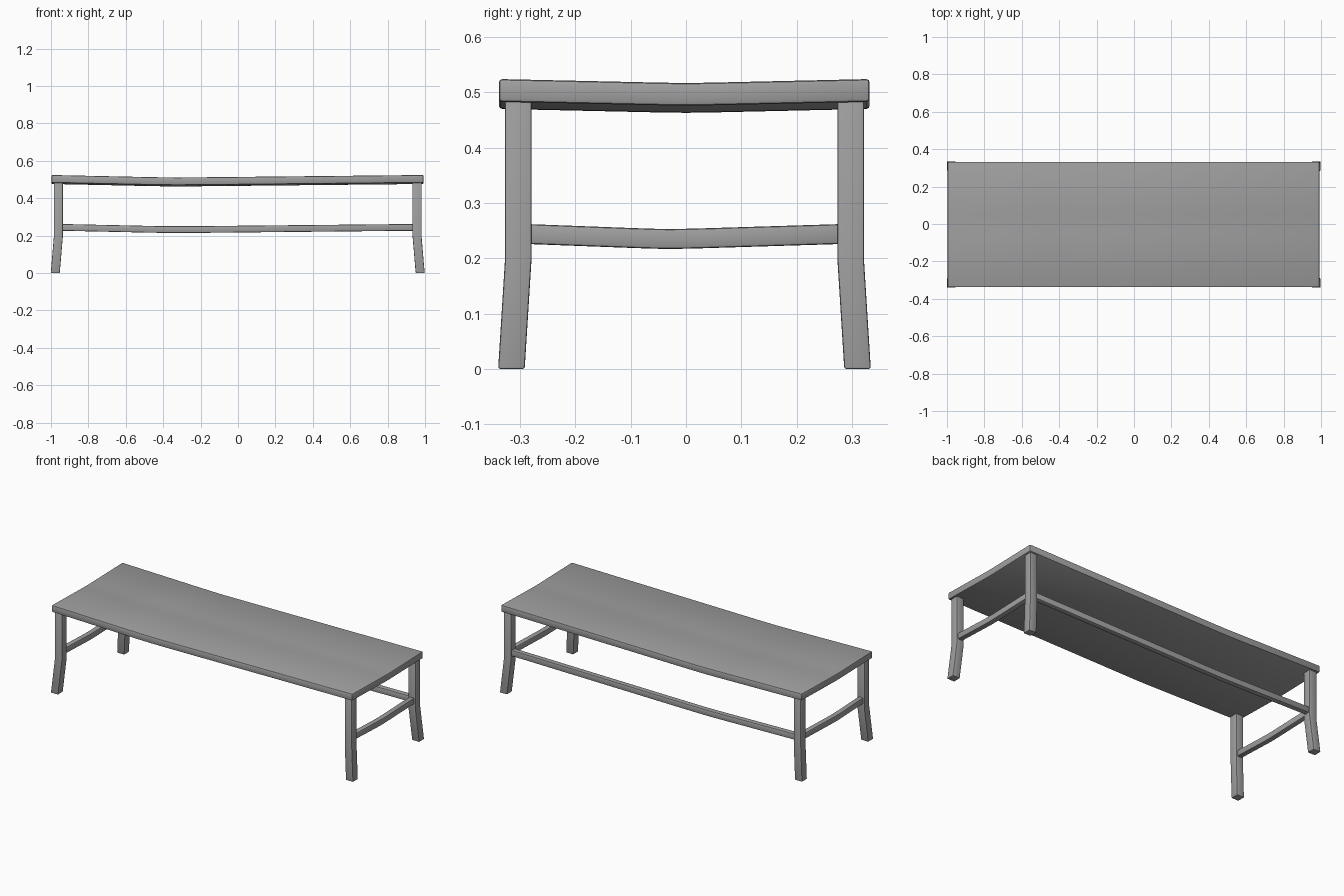
import bpy
import bmesh
from math import sqrt, radians
from mathutils import Vector

if "Cube" in bpy.data.objects:
    bpy.data.objects.remove(bpy.data.objects["Cube"])

grey = bpy.data.materials.new("plain grey")
grey.use_nodes = True
colour = (0.35, 0.35, 0.35, 1)
grey.diffuse_color = colour
grey.node_tree.nodes["Principled BSDF"].inputs["Base Color"].default_value = colour


def dip(t, low, start, end, soft):
    """Softened V: 0 at both ends, about -1 at the low point."""
    reach = (low - start) if t < low else (end - low)
    d = sqrt((t - low) ** 2 + soft ** 2) - soft
    full = sqrt(reach ** 2 + soft ** 2) - soft
    return d / full - 1


def cuts_near(low, soft):
    return [low + soft * k for k in (-2, -1, -0.5, 0, 0.5, 1, 2)]


def bar(name, lo, hi, bevel, cuts, move):
    """Rounded box from lo to hi, sliced on (axis, value) cuts, then reshaped."""
    lo, hi = Vector(lo), Vector(hi)
    size, mid = hi - lo, (hi + lo) / 2
    bm = bmesh.new()
    bmesh.ops.create_cube(bm, size=1)
    for v in bm.verts:
        v.co = Vector(a * b for a, b in zip(v.co, size)) + mid
    bmesh.ops.bevel(bm, geom=bm.edges[:], offset=bevel, segments=2,
                    profile=0.5, affect='EDGES')
    for axis, value in cuts:
        normal = Vector((0, 0, 0))
        normal[axis] = 1
        bmesh.ops.bisect_plane(bm, geom=bm.verts[:] + bm.edges[:] + bm.faces[:],
                               plane_co=normal * value, plane_no=normal)
    for v in bm.verts:
        v.co += Vector(move(v.co))
    bmesh.ops.recalc_face_normals(bm, faces=bm.faces[:])
    mesh = bpy.data.meshes.new(name)
    bm.to_mesh(mesh)
    bm.free()
    mesh.materials.append(grey)
    obj = bpy.data.objects.new(name, mesh)
    bpy.context.collection.objects.link(obj)
    bpy.ops.object.select_all(action='DESELECT')
    obj.select_set(True)
    bpy.context.view_layer.objects.active = obj
    bpy.ops.object.shade_smooth_by_angle(angle=radians(35))


# Dished seat
LOW_X = -0.33
bar("seat", (-0.997, -0.338, 0.483), (0.992, 0.332, 0.524), 0.006,
    [(0, c) for c in cuts_near(LOW_X, 0.08)] + [(1, c) for c in cuts_near(0, 0.03)],
    lambda p: (0, 0, 0.013 * dip(p.x, LOW_X, -0.997, 0.992, 0.08)
               + 0.007 * dip(p.y, 0, -0.338, 0.332, 0.03)))

# Legs, splayed outward below the knee
KNEE = 0.2
HALF = 0.024
for side, x in (("left", 0.957), ("right", -0.96)):
    for end, y in (("front", -0.303), ("back", 0.2975)):
        sx, sy = (1 if x > 0 else -1), (1 if y > 0 else -1)

        def splay(p, sx=sx, sy=sy):
            k = max(0, 1 - p.z / KNEE)
            return (0.017 * sx * k, 0.0125 * sy * k, 0)

        bar(f"{end}_{side}_leg", (x - HALF, y - HALF, 0), (x + HALF, y + HALF, 0.492),
            0.004, [(2, KNEE)], splay)

# Sagging side rails
LOW_Y = -0.03
for side, x in (("left", 0.957), ("right", -0.96)):
    bar(f"{side}_rail", (x - 0.016, -0.29, 0.226), (x + 0.016, 0.285, 0.262), 0.005,
        [(1, c) for c in cuts_near(LOW_Y, 0.03)],
        lambda p: (0, 0, 0.009 * dip(p.y, LOW_Y, -0.29, 0.285, 0.03)))

# Sagging back rail
bar("back_rail", (-0.945, 0.2815, 0.226), (0.942, 0.3135, 0.262), 0.005,
    [(0, c) for c in cuts_near(LOW_X, 0.08)],
    lambda p: (0, 0, 0.012 * dip(p.x, LOW_X, -0.945, 0.942, 0.08)))
